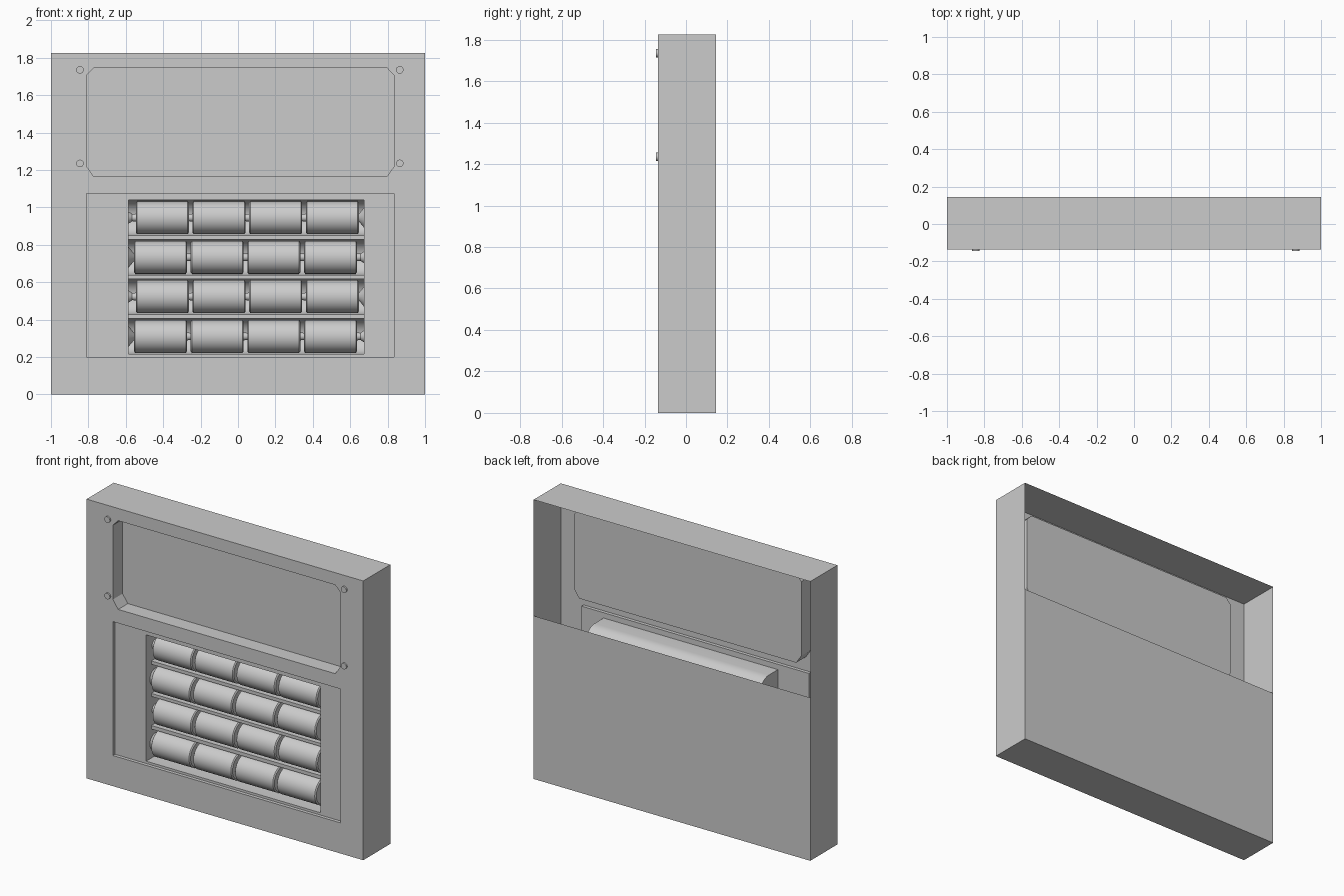
import bpy, bmesh, math
from mathutils import Vector

if "Cube" in bpy.data.objects:
    bpy.data.objects.remove(bpy.data.objects["Cube"])

FRONT, BACK, TOP = -0.135, 0.145, 1.825
PLATE, POCKET, RIDGE = -0.113, -0.035, -0.06
X0, X1 = -0.585, 0.675          # battery tray ends
XC = (X0 + X1) / 2
ROWS = [0.945, 0.733, 0.523, 0.31]


def finish(name, bm, smooth=False):
    bmesh.ops.remove_doubles(bm, verts=bm.verts, dist=1e-5)
    bmesh.ops.recalc_face_normals(bm, faces=bm.faces)
    me = bpy.data.meshes.new(name)
    bm.to_mesh(me)
    bm.free()
    ob = bpy.data.objects.new(name, me)
    bpy.context.collection.objects.link(ob)
    if smooth:
        bpy.ops.object.select_all(action='DESELECT')
        ob.select_set(True)
        bpy.context.view_layer.objects.active = ob
        bpy.ops.object.shade_smooth_by_angle(angle=math.radians(35))
    return ob


def rect(x0, x1, z0, z1, top=0, low=0, side=0):
    """Rectangle in x,z with optional cut corners."""
    if not top:
        return [(x0, z0), (x1, z0), (x1, z1), (x0, z1)]
    return [(x0 + side, z0), (x1 - side, z0), (x1, z0 + low), (x1, z1 - top),
            (x1 - side, z1), (x0 + side, z1), (x0, z1 - top), (x0, z0 + low)]


def sheet(bm, y, *loops):
    """Flat sheet at y: first loop is the outline, the rest are holes."""
    edges = []
    for loop in loops:
        vs = [bm.verts.new((x, y, z)) for x, z in loop]
        edges += [bm.edges.new((vs[i - 1], vs[i])) for i in range(len(vs))]
    bmesh.ops.triangle_fill(bm, edges=edges, use_beauty=True,
                            normal=Vector((0, -1, 0)))


def wall(bm, loop, ya, yb):
    for (xa, za), (xb, zb) in zip(loop, loop[1:] + loop[:1]):
        bm.faces.new([bm.verts.new(p) for p in
                      ((xa, ya, za), (xb, ya, zb), (xb, yb, zb), (xa, yb, za))])


def lathe(bm, profile, centre, sign=1, n=32):
    """Revolve (x offset, radius) points around the x axis."""
    cx, cy, cz = centre
    rings = [[bm.verts.new((cx + sign * x, cy + r * math.cos(2 * math.pi * i / n),
                            cz + r * math.sin(2 * math.pi * i / n)))
              for i in range(n)] for x, r in profile]
    for a, b in zip(rings, rings[1:]):
        for i in range(n):
            bm.faces.new((a[i - 1], a[i], b[i], b[i - 1]))
    bm.faces.new(rings[0])
    bm.faces.new(rings[-1])


# housing: thin shell, upper part of the back left open
outline = rect(-1, 1, 0, TOP)
window = rect(-0.81, 0.835, 1.165, 1.745, 0.04, 0.055, 0.038)
bay = rect(-0.81, 0.835, 0.2, 1.075)
bm = bmesh.new()
sheet(bm, FRONT, outline, window, bay)
wall(bm, outline, FRONT, BACK)
wall(bm, window, FRONT, POCKET)
sheet(bm, POCKET, window)
wall(bm, bay, FRONT, PLATE)
sheet(bm, PLATE, bay, rect(X0, X1, 0.215, 1.04))
sheet(bm, BACK, rect(-1, 1, 0, 1.066))
finish("housing", bm)

# battery tray: four rounded troughs in one extruded profile
YC, R = -0.02, 0.095
profile = [(PLATE, 1.04)]
for k, z in enumerate(ROWS):
    if k:
        profile.append((RIDGE, z + R))
    for i in range(17):
        a = math.pi / 2 - math.pi * i / 16
        profile.append((YC + R * math.cos(a), z + R * math.sin(a)))
    if k < 3:
        profile.append((RIDGE, z - R))
profile.append((PLATE, 0.215))
bm = bmesh.new()
ends = [[bm.verts.new((x, y, z)) for y, z in profile] for x in (X0, X1)]
for i in range(len(profile) - 1):
    bm.faces.new((ends[0][i], ends[0][i + 1], ends[1][i + 1], ends[1][i]))
for e in ends:
    bm.faces.new(e)
finish("battery_tray", bm, True)

# batteries and contacts, direction alternating by row
cell = [(0, 0.08), (0.006, 0.088), (0.277, 0.088), (0.283, 0.08),
        (0.283, 0.021), (0.303, 0.019)]
for k, z in enumerate(ROWS):
    s = -1 if k % 2 == 0 else 1
    wide_end = XC - s * (X1 - X0) / 2
    for j in range(4):
        bm = bmesh.new()
        lathe(bm, cell, (wide_end + s * (0.029 + 0.303 * j), YC, z), s)
        finish(f"battery_{k + 1}_{j + 1}", bm, True)
    bm = bmesh.new()
    lathe(bm, [(0, 0.055), (0.029, 0.02)], (wide_end, YC, z), s, 24)
    finish(f"spring_contact_{k + 1}", bm, True)
    bm = bmesh.new()
    lathe(bm, [(0, 0.032), (0.019, 0.02)], (2 * XC - wide_end, YC, z), -s, 24)
    finish(f"button_contact_{k + 1}", bm, True)

# screw heads around the window
for x in (-0.845, 0.865):
    for z in (1.235, 1.735):
        bpy.ops.mesh.primitive_cylinder_add(
            vertices=24, radius=0.02, depth=0.01,
            location=(x, FRONT - 0.005, z), rotation=(math.pi / 2, 0, 0))
        bpy.context.object.name = "screw_head"
        bpy.ops.object.shade_smooth_by_angle(angle=math.radians(35))
